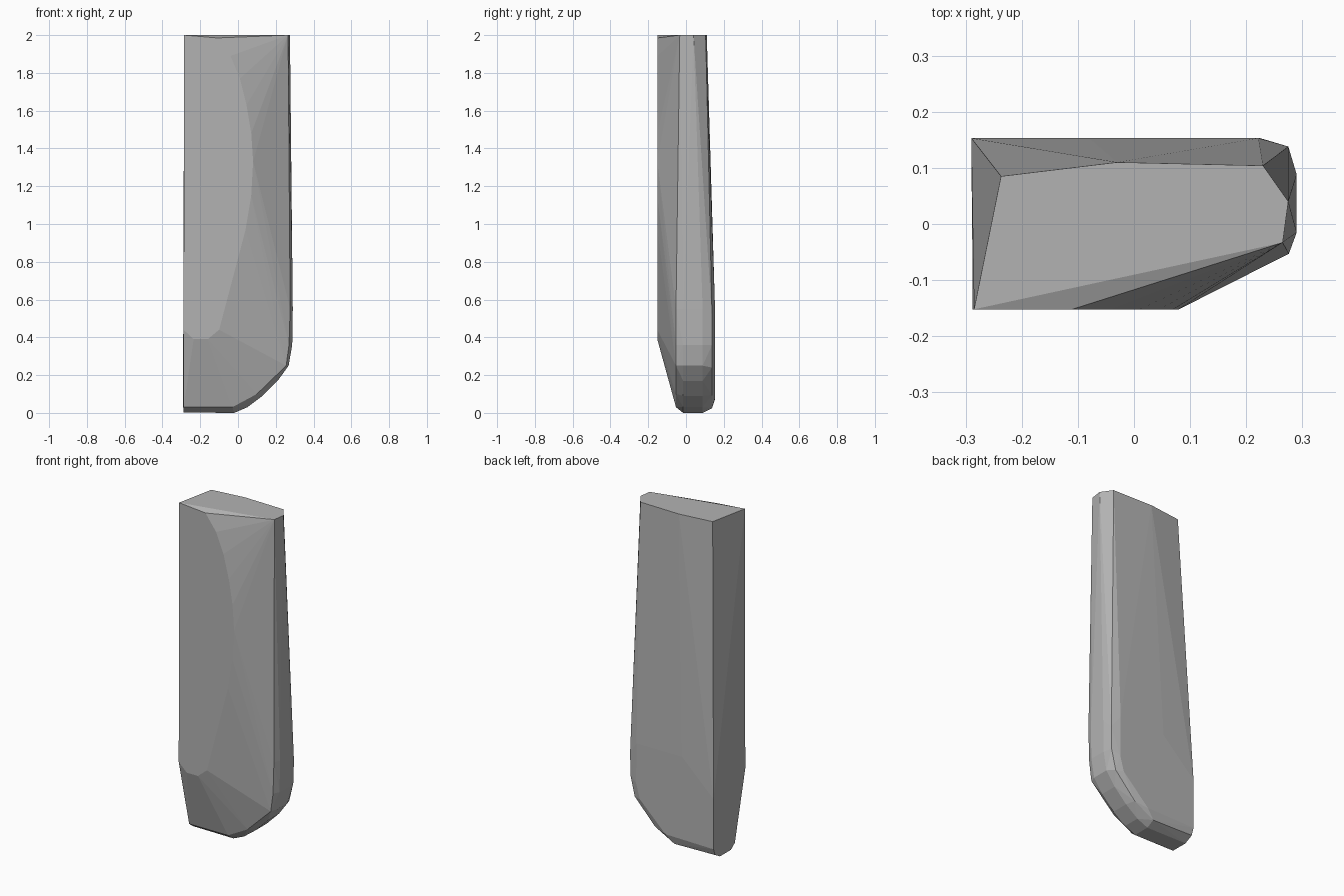
import bpy, bmesh
from math import radians

cube = bpy.data.objects.get("Cube")
if cube:
    bpy.data.objects.remove(cube, do_unlink=True)

grey = bpy.data.materials.new("plain_grey")
grey.use_nodes = True
colour = (0.45, 0.45, 0.45, 1)
grey.diffuse_color = colour
grey.node_tree.nodes["Principled BSDF"].inputs["Base Color"].default_value = colour


def at_depth(y, outline):
    """Place an (x, z) outline at one depth."""
    return [(x, y, z) for x, z in outline]


points = []
# level top
points += [(x, y, 2) for x, y in [(-.285, -.152), (-.237, .085), (-.03, .11),
                                  (.23, .104), (.275, .04), (.265, -.033)]]
# flat front panel with a curved edge
points += at_depth(-.152, [(-.11, 1.985), (-.04, 1.89), (.01, 1.77), (.045, 1.63),
                           (.07, 1.48), (.08, 1.33), (.07, 1.15), (.04, .97),
                           (-.1, .44), (-.16, .39), (-.235, .39), (-.288, .44)])
# front rim, following the rounded lower corner
points += at_depth(-.053, [(-.288, .03), (-.03, .03), (.1, .1),
                           (.255, .25), (.27, .36), (.276, .55)])
# outermost rim, two lines with a flat band between
outer = [(-.288, .002), (-.02, 0), (.05, .03), (.13, .09),
         (.21, .17), (.268, .25), (.287, .36), (.29, .55)]
points += at_depth(-.015, outer)
points += at_depth(.088, outer)
# back rim and flat lower back panel
points += at_depth(.138, [(-.29, .03), (-.02, .025), (.11, .095),
                          (.245, .24), (.273, .36), (.275, .5)])
points += at_depth(.153, [(-.29, .07), (.03, .075), (.2, .24), (.225, .33),
                          (.222, .57), (-.08, .57), (-.29, .37)])

# wrap the outlines in one faceted convex body
bm = bmesh.new()
for p in points:
    bm.verts.new(p)
hull = bmesh.ops.convex_hull(bm, input=bm.verts)
loose = {g for g in hull["geom_interior"] + hull["geom_unused"]
         if isinstance(g, bmesh.types.BMVert)}
bmesh.ops.delete(bm, geom=list(loose), context="VERTS")
bmesh.ops.dissolve_limit(bm, angle_limit=radians(0.5), verts=bm.verts, edges=bm.edges)
bmesh.ops.recalc_face_normals(bm, faces=bm.faces)
mesh = bpy.data.meshes.new("faceted_slab")
bm.to_mesh(mesh)
bm.free()
mesh.materials.append(grey)
slab = bpy.data.objects.new("faceted_slab", mesh)
bpy.context.collection.objects.link(slab)
